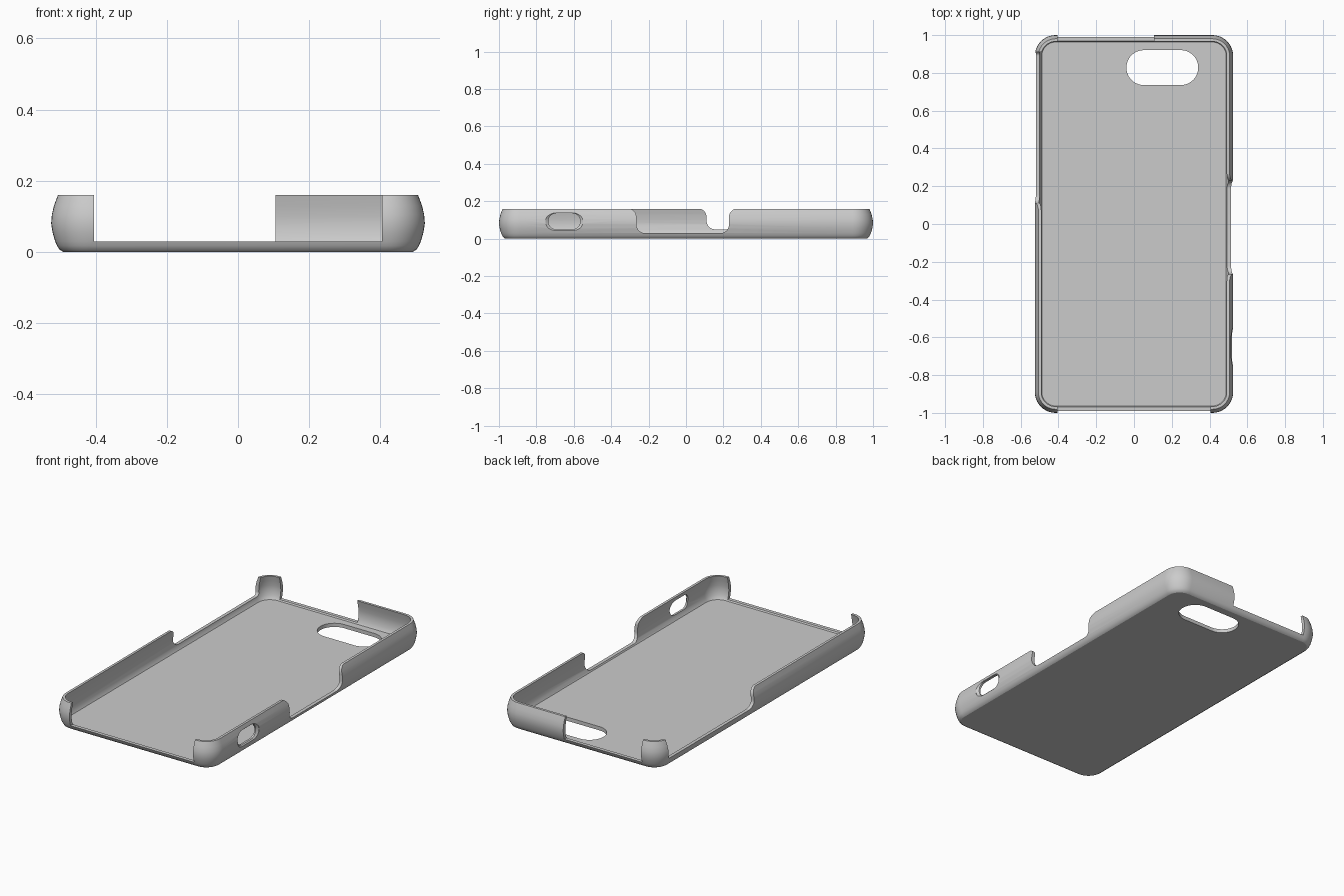
import bpy, bmesh, math

if "Cube" in bpy.data.objects:
    bpy.data.objects.remove(bpy.data.objects["Cube"], do_unlink=True)

HALF_X, HALF_Y, RADIUS = 0.525, 1.0, 0.11
TOP, LIP = 0.16, 0.03

grey = bpy.data.materials.new("plain grey")
grey.use_nodes = True
grey.diffuse_color = (0.6, 0.6, 0.6, 1)
grey.node_tree.nodes["Principled BSDF"].inputs["Base Color"].default_value = (0.6, 0.6, 0.6, 1)


def loft(name, rings):
    """Closed solid through matching rings of points, capped at both ends."""
    bm = bmesh.new()
    loops = [[bm.verts.new(p) for p in ring] for ring in rings]
    n = len(loops[0])
    for a, b in zip(loops, loops[1:]):
        for i in range(n):
            j = (i + 1) % n
            bm.faces.new((a[i], a[j], b[j], b[i]))
    bm.faces.new(loops[0][::-1])
    bm.faces.new(loops[-1])
    bmesh.ops.recalc_face_normals(bm, faces=bm.faces)
    mesh = bpy.data.meshes.new(name)
    bm.to_mesh(mesh)
    bm.free()
    mesh.materials.append(grey)
    obj = bpy.data.objects.new(name, mesh)
    bpy.context.collection.objects.link(obj)
    return obj


def arc(cx, cy, r, start, end, steps=10):
    angles = [math.radians(start + (end - start) * i / steps) for i in range(steps + 1)]
    return [(cx + r * math.cos(a), cy + r * math.sin(a)) for a in angles]


def rounded_rect(cx, cy, hx, hy, r):
    pts = []
    for k, (sx, sy) in enumerate([(1, 1), (-1, 1), (-1, -1), (1, -1)]):
        pts += arc(cx + sx * (hx - r), cy + sy * (hy - r), r, 90 * k, 90 * k + 90)
    return pts


def along_x(pts, x):
    return [(x, y, z) for y, z in pts]


def along_z(pts, z):
    return [(x, y, z) for x, y in pts]


def box(name, x0, x1, y0, y1, z0, z1):
    rect = [(x0, y0), (x1, y0), (x1, y1), (x0, y1)]
    return loft(name, [along_z(rect, z0), along_z(rect, z1)])


def swoop(y, low, side, r=0.045):
    """Wall end seen from the side: rounded top, steep drop, rounded foot."""
    top = TOP + 0.001
    start, end = (90, 0) if side > 0 else (90, 180)
    upper = arc(y - side * r, top - r, r, start, end)
    start, end = (180, 270) if side > 0 else (0, -90)
    return upper + arc(y + side * r, low + r, r, start, end)


# Tray: bulged outer wall, rim, inner wall, floor, as (inset, height)
section = [(0.034, 0), (0.024, 0.006), (0.017, 0.017), (0.011, 0.03), (0.004, 0.055),
           (0, 0.08), (0.002, 0.105), (0.008, 0.13), (0.019, TOP),
           (0.034, TOP), (0.027, 0.13), (0.022, 0.1), (0.021, 0.075), (0.026, 0.045),
           (0.033, 0.028), (0.037, 0.022)]
case = loft("phone_case", [
    along_z(rounded_rect(0, 0, HALF_X - d, HALF_Y - d, RADIUS - d), z) for d, z in section])

# Lens opening in the floor
lens = rounded_rect(0.15, 0.828, 0.19, 0.0925, 0.092)
cutters = [loft("lens_cutter", [along_z(lens, -0.1), along_z(lens, 0.1)])]

# Open front and rear edges
cutters.append(box("front_cutter", -0.405, 0.405, -1.1, -0.9, LIP, 0.3))
cutters.append(box("rear_cutter", -0.405, 0.105, 0.94, 1.1, LIP, 0.3))

# Low stretch in the left wall
low_left = ([(-0.31, 0.3)] + swoop(-0.265, LIP, 1)
            + swoop(0.23, LIP, -1)[::-1] + [(0.275, 0.3)])
cutters.append(loft("left_wall_cutter", [along_x(low_left, 0.42), along_x(low_left, 0.7)]))

# Low stretch in the right wall, up to the rear corner post
low_right = ([(0.065, 0.3)] + swoop(0.11, 0.05, 1)
             + arc(0.89, 0.07, 0.02, -90, 0) + [(0.91, 0.3)])
cutters.append(loft("right_wall_cutter", [along_x(low_right, -0.7), along_x(low_right, -0.42)]))

# Side slot with a bevelled recess
slot = rounded_rect(-0.651, 0.093, 0.085, 0.043, 0.042)
recess = rounded_rect(-0.651, 0.093, 0.1, 0.054, 0.053)
cutters.append(loft("slot_cutter", [along_x(slot, 0.42), along_x(slot, 0.512),
                                    along_x(recess, 0.522), along_x(recess, 0.6)]))

# Cut the openings and remove the helpers
bpy.context.view_layer.objects.active = case
case.select_set(True)
for cutter in cutters:
    cutter.hide_render = True
    mod = case.modifiers.new(cutter.name, "BOOLEAN")
    mod.operation = "DIFFERENCE"
    mod.solver = "EXACT"
    mod.object = cutter
    bpy.ops.object.modifier_apply(modifier=mod.name)
    bpy.data.objects.remove(cutter, do_unlink=True)

bpy.ops.object.shade_smooth_by_angle(angle=math.radians(30))
